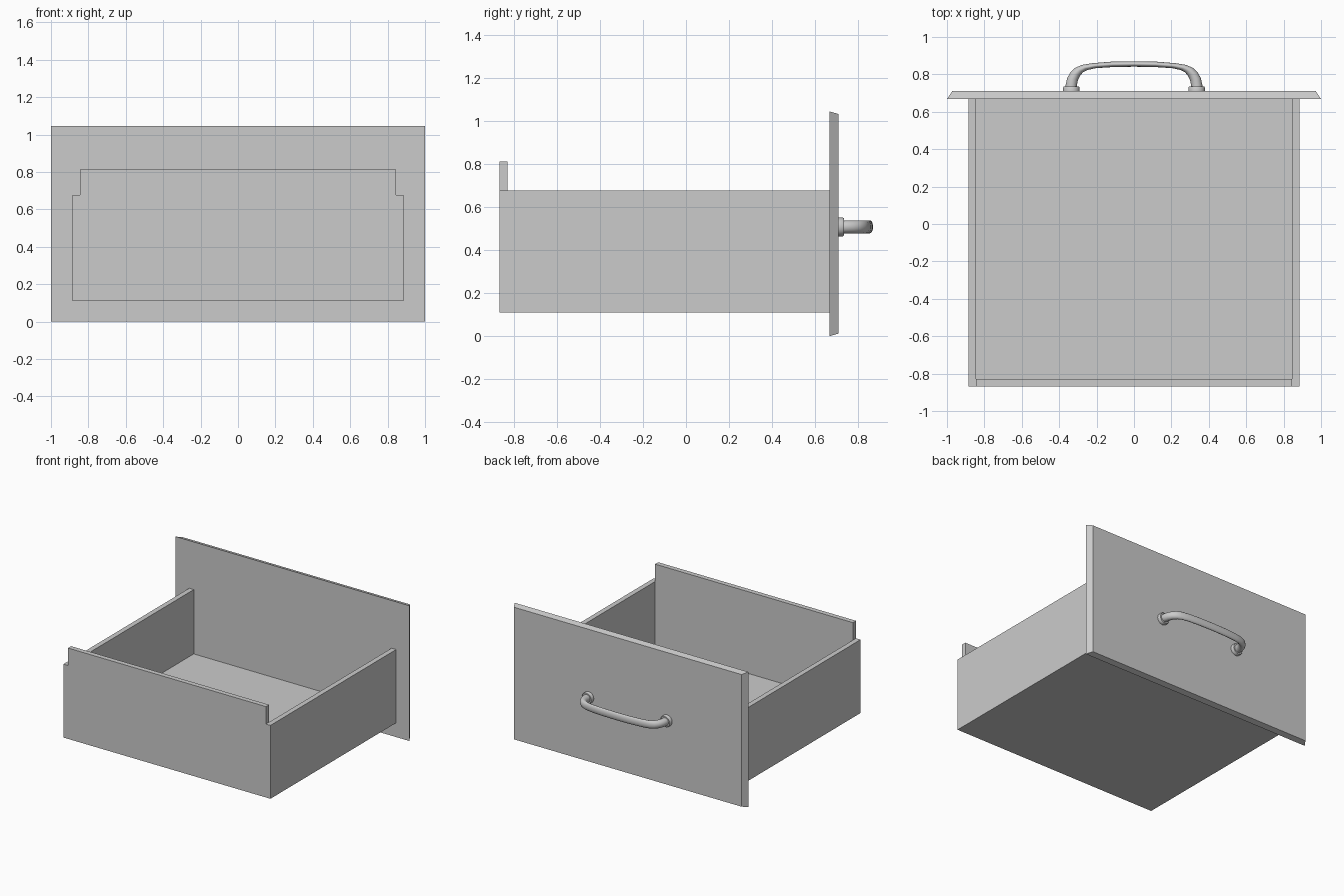
import bpy, bmesh, math
from mathutils import Vector

if "Cube" in bpy.data.objects:
    bpy.data.objects.remove(bpy.data.objects["Cube"])


def finish(name, bm, smooth=False):
    bmesh.ops.recalc_face_normals(bm, faces=bm.faces)
    mesh = bpy.data.meshes.new(name)
    bm.to_mesh(mesh)
    bm.free()
    ob = bpy.data.objects.new(name, mesh)
    bpy.context.collection.objects.link(ob)
    if smooth:
        bpy.ops.object.select_all(action='DESELECT')
        ob.select_set(True)
        bpy.context.view_layer.objects.active = ob
        bpy.ops.object.shade_smooth_by_angle(angle=math.radians(40))
    return ob


def box(name, lo, hi):
    bm = bmesh.new()
    bmesh.ops.create_cube(bm, size=1)
    for v in bm.verts:
        v.co = [lo[i] + (v.co[i] + 0.5) * (hi[i] - lo[i]) for i in range(3)]
    return finish(name, bm)


def loft(name, rings):
    bm = bmesh.new()
    loops = [[bm.verts.new(p) for p in ring] for ring in rings]
    n = len(loops[0])
    for a, b in zip(loops, loops[1:]):
        for i in range(n):
            j = (i + 1) % n
            bm.faces.new((a[i], a[j], b[j], b[i]))
    bm.faces.new(loops[0])
    bm.faces.new(loops[-1])
    return finish(name, bm, True)


# Drawer box: sides, raised back board, floor
for s, label in ((-1, "left"), (1, "right")):
    xs = sorted((s * 0.846, s * 0.885))
    box(label + "_side", (xs[0], -0.868, 0.11), (xs[1], 0.668, 0.677))
box("back_board", (-0.846, -0.868, 0.11), (0.846, -0.83, 0.812))
box("floor", (-0.846, -0.83, 0.11), (0.846, 0.668, 0.18))

# Front panel, tapered towards its outer face
panel = box("front_panel", (-1, 0.668, 0), (1, 0.71, 1.045))
for v in panel.data.vertices:
    if v.co.y > 0.7:
        v.co.x *= 0.972
        v.co.z += 0.012 if v.co.z < 0.5 else -0.012

# Handle: outer and inner edge of the grip, mirrored, with oval cross-sections
HZ, SIDES = 0.508, 20
outer = [(0.365, 0.715), (0.365, 0.745), (0.357, 0.78), (0.34, 0.811), (0.315, 0.835),
         (0.28, 0.850), (0.22, 0.860), (0.12, 0.868), (0, 0.870)]
inner = [(0.305, 0.715), (0.305, 0.745), (0.299, 0.772), (0.288, 0.794), (0.272, 0.811),
         (0.25, 0.823), (0.205, 0.833), (0.115, 0.839), (0, 0.841)]
half = list(zip(outer, inner))
pairs = half + [((-o[0], o[1]), (-i[0], i[1])) for o, i in reversed(half[:-1])]
rings = []
for o, i in pairs:
    o, i = Vector((*o, HZ)), Vector((*i, HZ))
    mid, axis = (o + i) / 2, (o - i) / 2
    rings.append([mid + axis * math.cos(t) + Vector((0, 0, 0.03 * math.sin(t)))
                  for t in (2 * math.pi * k / SIDES for k in range(SIDES))])
loft("handle_grip", rings)

# Handle mounting collars
for s, label in ((-1, "left"), (1, "right")):
    loft(label + "_handle_collar",
         [[(s * 0.335 + r * math.cos(t), y, HZ + r * math.sin(t))
           for t in (2 * math.pi * k / 24 for k in range(24))]
          for r, y in ((0.044, 0.708), (0.044, 0.729), (0.040, 0.735))])
